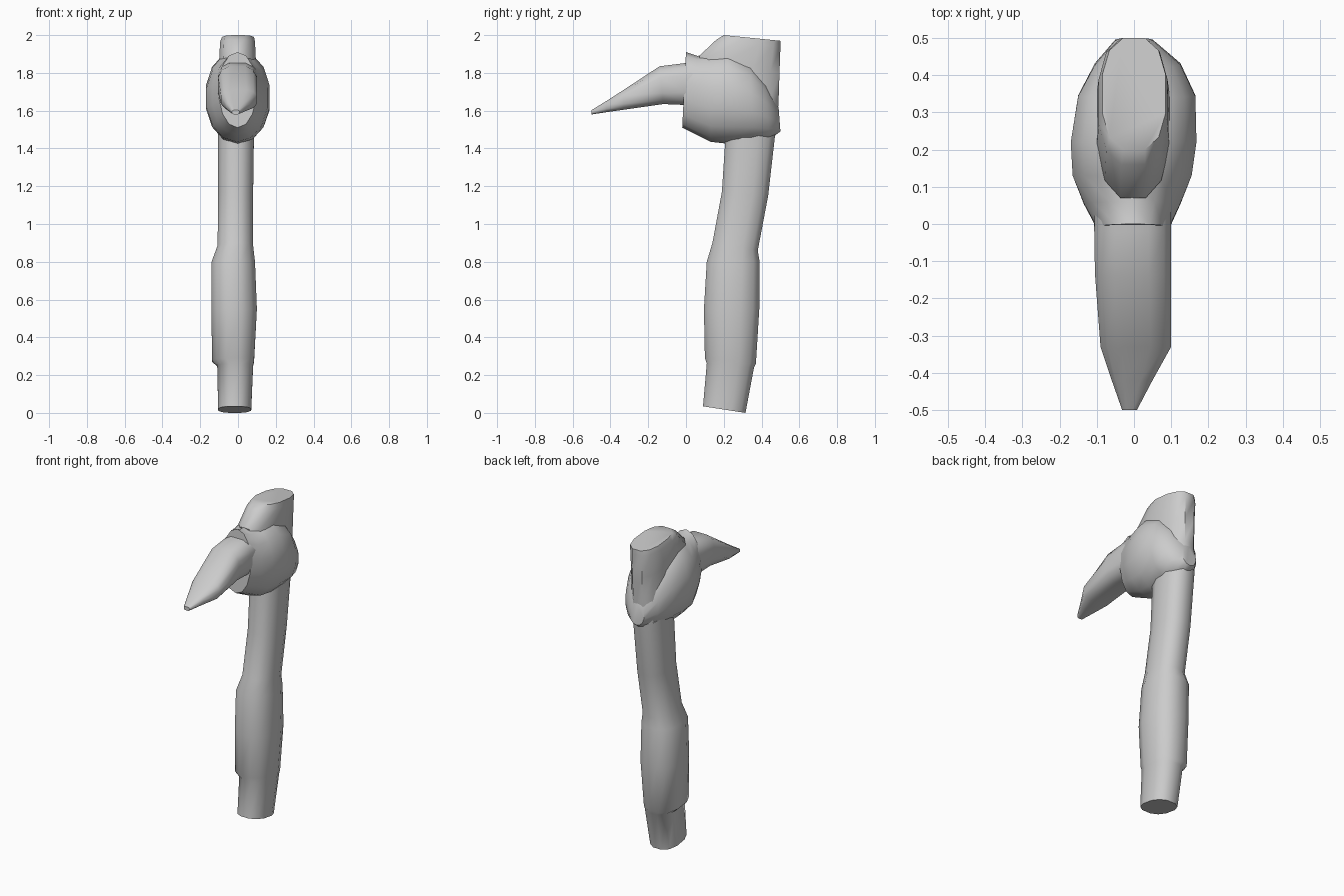
import bpy, bmesh
from math import cos, sin, tau, copysign, radians


def rounded(t, power):
    """Point on a unit superellipse; power 2 is a circle, higher is boxier."""
    f = lambda v: copysign(abs(v) ** (2 / power), v)
    return f(cos(t)), f(sin(t))


def loft(name, rings, sides, power, place, smooth=45):
    """Skin a closed tube through rings; place(ring, u, v) gives a 3D point."""
    bm = bmesh.new()
    loops = []
    for ring in rings:
        pts = [rounded(tau * (i + 0.5) / sides, power) for i in range(sides)]
        mu, mv = max(p[0] for p in pts), max(p[1] for p in pts)
        loops.append([bm.verts.new(place(ring, u / mu, v / mv)) for u, v in pts])
    for a, b in zip(loops, loops[1:]):
        for i in range(sides):
            j = (i + 1) % sides
            bm.faces.new((a[i], a[j], b[j], b[i]))
    bm.faces.new(loops[0])
    bm.faces.new(loops[-1])
    bmesh.ops.recalc_face_normals(bm, faces=bm.faces)
    mesh = bpy.data.meshes.new(name)
    bm.to_mesh(mesh)
    bm.free()
    obj = bpy.data.objects.new(name, mesh)
    bpy.context.collection.objects.link(obj)
    mesh.shade_smooth()
    mesh.set_sharp_from_angle(angle=radians(smooth))
    return obj


def upright(ring, u, v):
    # ring: z at front, z at back, x min, x max, y min, y max
    zf, zb, x0, x1, y0, y1 = ring
    return ((x0 + x1) / 2 + u * (x1 - x0) / 2,
            (y0 + y1) / 2 + v * (y1 - y0) / 2,
            (zf + zb) / 2 + v * (zb - zf) / 2)


def along_y(ring, u, v):
    # ring: y at bottom, y at top, x min, x max, z min, z max
    yb, yt, x0, x1, z0, z1 = ring
    return ((x0 + x1) / 2 + u * (x1 - x0) / 2,
            (yb + yt) / 2 + v * (yt - yb) / 2,
            (z0 + z1) / 2 + v * (z1 - z0) / 2)


# Bent handle with a thicker wrapped grip
loft("handle", [
    (0.035, 0.00, -0.105, 0.07, 0.09, 0.315),
    (0.26, 0.24, -0.11, 0.08, 0.11, 0.36),
    (0.29, 0.26, -0.138, 0.085, 0.10, 0.37),
    (0.55, 0.55, -0.14, 0.10, 0.095, 0.388),
    (0.80, 0.80, -0.14, 0.09, 0.11, 0.39),
    (0.90, 0.86, -0.108, 0.08, 0.14, 0.38),
    (1.17, 1.15, -0.105, 0.08, 0.19, 0.435),
    (1.55, 1.50, -0.105, 0.085, 0.215, 0.475),
], 12, 2.4, upright)

# Top of the shaft, widening forward above the binding
loft("shaft_top", [
    (1.52, 1.50, -0.10, 0.09, 0.215, 0.48),
    (1.75, 1.65, -0.10, 0.09, 0.10, 0.49),
    (1.89, 1.80, -0.10, 0.095, 0.07, 0.495),
    (1.975, 1.94, -0.095, 0.09, 0.16, 0.50),
    (2.00, 1.97, -0.085, 0.085, 0.20, 0.50),
], 12, 2.5, upright)

# Bulging binding that holds the spike to the shaft
loft("binding", [
    (-0.02, 0.00, -0.10, 0.095, 1.51, 1.91),
    (0.05, 0.06, -0.135, 0.125, 1.475, 1.89),
    (0.13, 0.13, -0.165, 0.155, 1.435, 1.90),
    (0.22, 0.22, -0.17, 0.168, 1.425, 1.92),
    (0.35, 0.34, -0.15, 0.165, 1.435, 1.86),
    (0.44, 0.42, -0.105, 0.125, 1.445, 1.76),
    (0.50, 0.49, -0.05, 0.05, 1.49, 1.62),
], 14, 2.1, along_y)

# Tapered spike pointing forward and down
loft("spike", [
    (0.12, 0.12, -0.105, 0.10, 1.63, 1.87),
    (0.00, -0.02, -0.107, 0.10, 1.63, 1.85),
    (-0.12, -0.14, -0.105, 0.10, 1.635, 1.835),
    (-0.33, -0.33, -0.09, 0.10, 1.605, 1.71),
    (-0.42, -0.42, -0.06, 0.05, 1.592, 1.652),
    (-0.50, -0.50, -0.032, 0.008, 1.58, 1.603),
], 12, 3.0, along_y)
